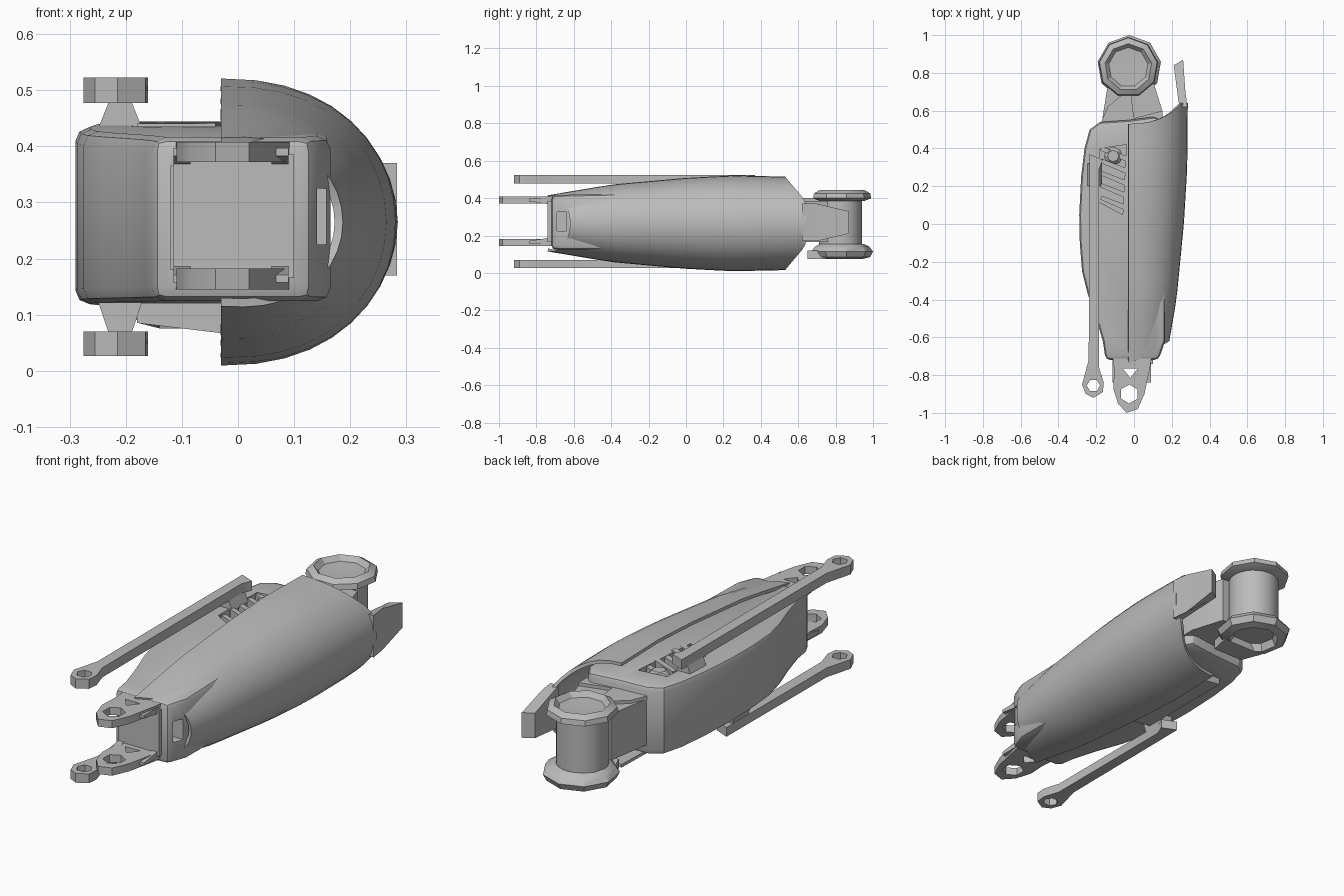
import bpy, bmesh, math
from mathutils import Vector

cube = bpy.data.objects.get("Cube")
if cube:
    bpy.data.objects.remove(cube, do_unlink=True)

grey = bpy.data.materials.new("plain_grey")
grey.use_nodes = True
TONE = (0.5, 0.5, 0.5, 1)
grey.diffuse_color = TONE
grey.node_tree.nodes["Principled BSDF"].inputs["Base Color"].default_value = TONE

MID = 0.265  # height of the mirror plane


def finish(bm, name):
    bmesh.ops.recalc_face_normals(bm, faces=bm.faces)
    mesh = bpy.data.meshes.new(name)
    bm.to_mesh(mesh)
    bm.free()
    mesh.materials.append(grey)
    ob = bpy.data.objects.new(name, mesh)
    bpy.context.collection.objects.link(ob)
    return ob


def activate(ob):
    bpy.ops.object.select_all(action='DESELECT')
    ob.select_set(True)
    bpy.context.view_layer.objects.active = ob


def prism(name, outline, z0, z1, shape=None):
    """Extrude an xy outline between two heights; shape may move each corner."""
    bm = bmesh.new()
    face = bm.faces.new([bm.verts.new((x, y, z0)) for x, y in outline])
    ext = bmesh.ops.extrude_face_region(bm, geom=[face])
    for v in ext["geom"]:
        if isinstance(v, bmesh.types.BMVert):
            v.co.z = z1
    if shape:
        for v in bm.verts:
            v.co = shape(v.co)
    return finish(bm, name)


def box(name, x0, x1, y0, y1, z0, z1, shape=None):
    return prism(name, [(x0, y0), (x1, y0), (x1, y1), (x0, y1)], z0, z1, shape)


def ngon(cx, cy, r, n, turn=0.0):
    return [(cx + r * math.cos(turn + math.tau * i / n),
             cy + r * math.sin(turn + math.tau * i / n)) for i in range(n)]


def lathe(name, profile, cx, cy, n):
    """Spin an (r, z) profile around a vertical axis."""
    bm = bmesh.new()
    rings = [[bm.verts.new((x, y, z)) for x, y in ngon(cx, cy, r, n, math.pi / 2)]
             for r, z in profile]
    for a, b in zip(rings, rings[1:]):
        for i in range(n):
            j = (i + 1) % n
            bm.faces.new((a[i], a[j], b[j], b[i]))
    bm.faces.new(rings[0])
    bm.faces.new(rings[-1])
    return finish(bm, name)


def apply(ob, kind, **settings):
    mod = ob.modifiers.new(kind.lower(), kind)
    for key, value in settings.items():
        setattr(mod, key, value)
    activate(ob)
    bpy.ops.object.modifier_apply(modifier=mod.name)


def cut(ob, cutter):
    apply(ob, 'BOOLEAN', operation='DIFFERENCE', object=cutter, solver='EXACT')
    bpy.data.objects.remove(cutter, do_unlink=True)


def along(table, y):
    """Linear look-up of a value along the length."""
    for (ya, a), (yb, b) in zip(table, table[1:]):
        if y <= yb:
            return a + (b - a) * max(0, (y - ya) / (yb - ya))
    return table[-1][1]


# Curved outer shell
HALF = [(-.74, .15), (-.4, .207), (0, .243), (.25, .256), (.53, .25), (.65, .24)]
WIDE = [(-.74, .17), (-.62, .187), (-.4, .225), (0, .264), (.3, .282), (.66, .285)]
EDGE = -0.03
ROWS, COLS = 14, 20
bm = bmesh.new()
grid = []
for i in range(ROWS + 1):
    row = []
    for j in range(COLS + 1):
        t = math.pi * (j / COLS - 0.5)
        front = -0.74 + 0.12 * math.cos(t)
        drop = 1 - abs(math.sin(t))
        rear = 0.53 + 0.11 * min(1, drop / 0.5)
        y = front + (rear - front) * i / ROWS
        x = EDGE + (along(WIDE, y) - EDGE) * max(0, math.cos(t)) ** 0.86
        row.append(bm.verts.new((x, y, MID + along(HALF, y) * math.sin(t))))
    grid.append(row)
for a, b in zip(grid, grid[1:]):
    for j in range(COLS):
        bm.faces.new((a[j], a[j + 1], b[j + 1], b[j]))
shell = finish(bm, "outer_shell")
apply(shell, 'SOLIDIFY', thickness=0.015, offset=-1)


# Tapered tab behind the shell
def tab_shape(co):
    squeeze = 0.6 if co.y > 0.8 else 1.0
    return Vector((co.x, co.y, MID + 0.005 + (co.z - MID - 0.005) * squeeze))


prism("shell_tab", [(.24, .62), (.283, .62), (.272, .7), (.26, .87), (.21, .84)],
      .17, .37, tab_shape)


# Inner body with a curved right flank, slimmer towards the front
def body_shape(co):
    k = (0.55 - co.y) / 1.3
    return Vector((co.x, co.y, co.z - 0.03 * k if co.z > MID else co.z + 0.01 * k))


flank = [(-.03, .55), (-.18, .54), (-.235, .5), (-.262, .4), (-.28, .25), (-.29, .05),
         (-.287, -.1), (-.275, -.25), (-.245, -.37), (-.2, -.5), (-.165, -.62),
         (-.15, -.72), (.13, -.72), (.165, -.62), (.165, .5), (.12, .57)]
body = prism("inner_body", flank, .115, .445, body_shape)
apply(body, 'BEVEL', width=0.025, segments=2, limit_method='ANGLE', angle_limit=1.1)
cut(body, box("mouth_cutter", -.12, .1, -.9, -.6, .18, .365))
cut(body, box("window_cutter", .05, .3, -.69, -.64, .225, .325))
cut(body, prism("recess_cutter",
                [(-.18, .4), (-.19, .12), (-.06, .05), (-.04, .42)], .385, .6))

# Slanted ribs and links in the top recess
for i in range(5):
    y = 0.1 + 0.065 * i
    prism("recess_rib", [(-.18, y + .03), (-.04, y - .03), (-.04, y), (-.17, y + .05)],
          .38, .435 + .006 * (i % 2))
lathe("recess_knob", [(.05, .38), (.05, .42), (.03, .44)], -.11, .36, 8)

# Small fairing under the body
box("lower_fairing", -.18, -.03, -.1, .4, .085, .13,
    lambda c: Vector((c.x, c.y, c.z - (0.018 if c.x > -.1 and c.z < .1 else 0))))

# Front fork: web and two pierced prongs
box("fork_web", -.115, .1, -.74, -.6, .165, .385)
prong = [(-.115, -.66), (-.105, -.78), (-.11, -.87), (-.085, -.95), (-.04, -1),
         (.02, -.98), (.055, -.9), (.085, -.76), (.1, -.66)]
for name, z0, z1 in (("upper_prong", .372, .408), ("lower_prong", .145, .182)):
    fork = prism(name, prong, z0, z1)
    cut(fork, prism("eye_cutter", ngon(-.025, -.9, .05, 6, .5), 0, 1))
    cut(fork, prism("slot_cutter", [(-.06, -.765), (.02, -.765), (-.02, -.815)], 0, 1))

# Fork gussets thickening each prong at its root
for side in (1, -1):
    for x in (-.1, .075):
        box("fork_gusset", x - .015, x + .015, -.84, -.72, .35, .38,
            lambda c, s=side: Vector((c.x, c.y, MID + .012 + s * (
                .12 if c.z > .36 else (.1 if c.y > -.8 else .118) - .012))))

# Side rods with an eye at the front end
rod_line = [(-.255, -.9), (-.215, -.92), (-.165, -.89), (-.16, -.84), (-.185, -.76)]
for name, z0, z1, end in (("upper_rod", .477, .523, .34), ("lower_rod", .026, .07, 0)):
    outline = rod_line + [(-.185, end - .05), (-.165, end), (-.235, end + .03),
                          (-.24, -.72), (-.275, -.85)]
    rod = prism(name, outline, z0, z1)
    cut(rod, prism("rod_eye_cutter", ngon(-.215, -.855, .035, 6), -1, 1))
    tilt = 1 if z0 > MID else -1
    base, tip = (.43, .48) if tilt > 0 else (.125, .066)
    prism("rod_bracket", [(-.25, end - .14), (-.17, end - .14), (-.17, end - .02),
                          (-.25, end - .02)], min(base, tip), max(base, tip),
          lambda c, b=tip: Vector((-.21 + (c.x + .21) * (.5 if abs(c.z - b) < .001 else 1),
                                   c.y, c.z)))

# Rear arm and hub with dished caps
prism("hub_arm", [(-.18, .48), (.15, .52), (.15, .6), (.1, .76), (-.135, .76)],
      .165, .385)
prism("hub_arm_cover", [(-.19, .5), (.15, .5), (.15, .6), (.0, .56), (-.02, .72),
                        (-.14, .62)], .38, .4)
lathe("hub_barrel", [(.115, .12), (.115, .41)], -.03, .825, 24)
lathe("upper_hub_cap", [(.125, .385), (.16, .4), (.155, .425), (.125, .442),
                        (.105, .418), (.03, .415)], -.03, .83, 9)
lathe("lower_hub_cap", [(.1, .11), (.115, .075), (.155, .085), (.17, .115),
                        (.15, .14), (.12, .155)], -.025, .83, 9)
prism("lower_cap_lug", [(-.1, .65), (.06, .65), (.08, .75), (-.14, .75)], .075, .12)

# Smooth the curved parts and keep the hard edges
for ob in [o for o in bpy.context.scene.objects if o.type == 'MESH']:
    activate(ob)
    bpy.ops.object.shade_smooth_by_angle(angle=math.radians(28))
